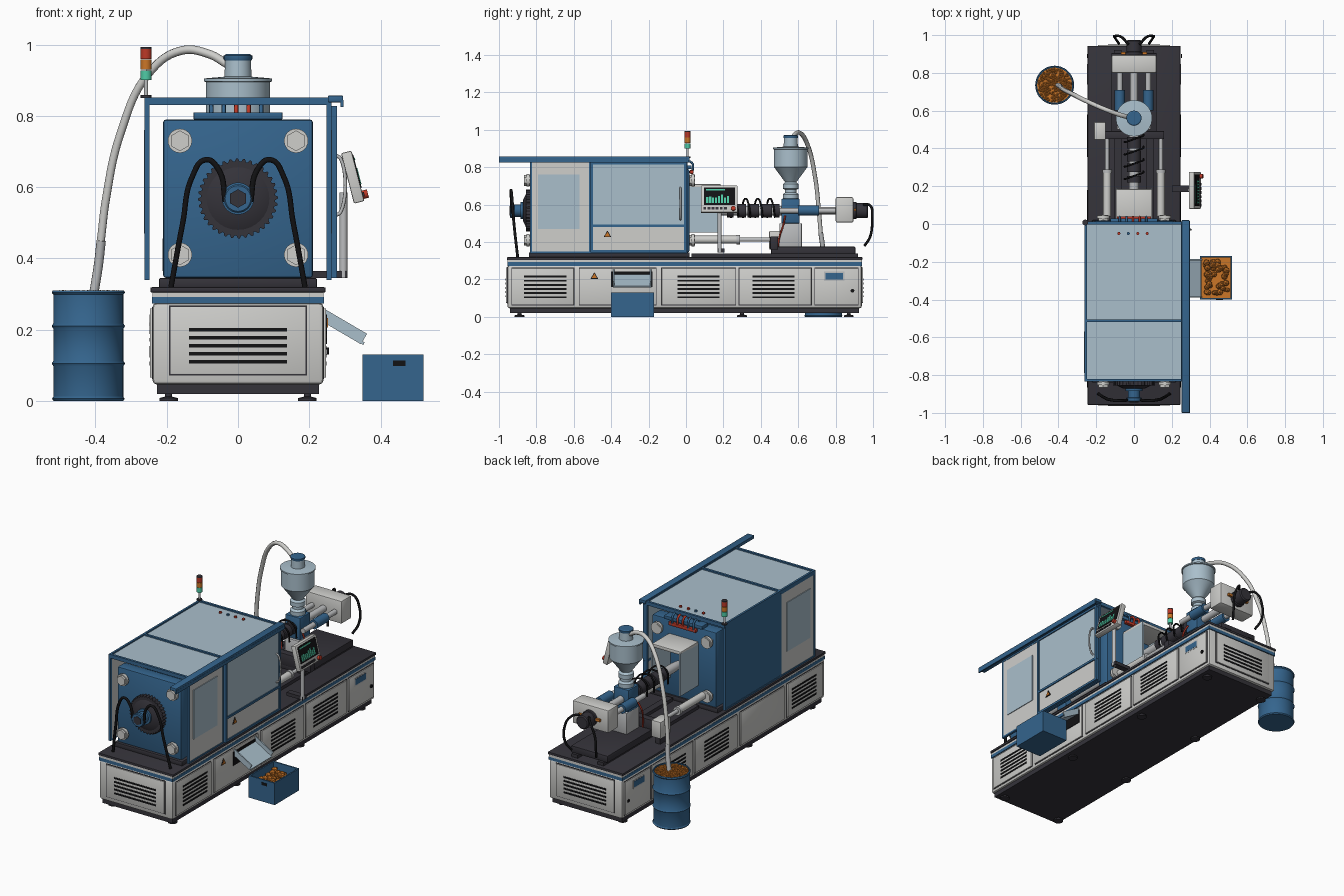
import bpy, bmesh, math, random
from mathutils import Matrix, Vector

random.seed(4)
cube = bpy.data.objects.get("Cube")
if cube:
    bpy.data.objects.remove(cube, do_unlink=True)


def material(name, r, g, b):
    m = bpy.data.materials.new(name)
    m.use_nodes = True
    m.diffuse_color = (r, g, b, 1)
    m.node_tree.nodes["Principled BSDF"].inputs["Base Color"].default_value = (r, g, b, 1)
    return m


BLUE = material("machine_blue", .035, .13, .27)
WHITE = material("warm_white", .62, .62, .6)
PALE = material("pale_blue", .4, .52, .6)
DARK = material("charcoal", .035, .033, .042)
BLACK = material("black", .006, .006, .007)
SILVER = material("silver", .5, .51, .52)
ORANGE = material("orange", .6, .18, .02)
RED = material("red", .5, .04, .02)
GREEN = material("signal_green", .08, .6, .38)


def finish(name, bm, mat, loc=(0, 0, 0), parent=None):
    mesh = bpy.data.meshes.new(name)
    bmesh.ops.recalc_face_normals(bm, faces=bm.faces)
    bm.to_mesh(mesh)
    bm.free()
    mesh.polygons.foreach_set("use_smooth", [True] * len(mesh.polygons))
    mesh.set_sharp_from_angle(angle=math.radians(32))
    mesh.materials.append(mat)
    obj = bpy.data.objects.new(name, mesh)
    bpy.context.collection.objects.link(obj)
    obj.location = loc
    obj.parent = parent
    return obj


def box(name, mat, xs, ys, zs, bevel=0, parent=None):
    bm = bmesh.new()
    bmesh.ops.create_cube(bm, size=1)
    bmesh.ops.scale(bm, vec=[b - a for a, b in (xs, ys, zs)], verts=bm.verts)
    if bevel:
        bmesh.ops.bevel(bm, geom=bm.edges[:], offset=bevel, segments=2, profile=.5, affect="EDGES")
    return finish(name, bm, mat, [(a + b) / 2 for a, b in (xs, ys, zs)], parent)


AXES = {"X": Matrix.Rotation(math.pi / 2, 4, "Y"), "Y": Matrix.Rotation(-math.pi / 2, 4, "X"), "Z": Matrix()}


def lathe(name, mat, loc, profile, axis="Z", sides=32):
    """Rings of (radius, offset along axis), capped at both ends."""
    bm = bmesh.new()
    rings = [[bm.verts.new((r * math.sin(math.tau * i / sides), r * math.cos(math.tau * i / sides), h))
              for i in range(sides)] for r, h in profile]
    for low, high in zip(rings, rings[1:]):
        for i in range(sides):
            j = (i + 1) % sides
            bm.faces.new((low[i], low[j], high[j], high[i]))
    bm.faces.new(rings[0])
    bm.faces.new(rings[-1])
    bm.transform(AXES[axis])
    return finish(name, bm, mat, loc)


def rod(name, mat, loc, radius, length, axis="Z", sides=24):
    return lathe(name, mat, loc, [(radius, 0), (radius, length)], axis, sides)


def tube(name, mat, points, radius):
    curve = bpy.data.curves.new(name, "CURVE")
    curve.dimensions = "3D"
    curve.bevel_depth, curve.bevel_resolution, curve.resolution_u = radius, 2, 8
    curve.use_fill_caps = True
    spline = curve.splines.new("BEZIER")
    spline.bezier_points.add(len(points) - 1)
    for p, co in zip(spline.bezier_points, points):
        p.co = co
        p.handle_left_type = p.handle_right_type = "AUTO"
    curve.materials.append(mat)
    obj = bpy.data.objects.new(name, curve)
    bpy.context.collection.objects.link(obj)


def lumps(name, count, size, place):
    bm = bmesh.new()
    for _ in range(count):
        bmesh.ops.create_icosphere(bm, subdivisions=1, radius=size * random.uniform(.7, 1.2),
                                   matrix=Matrix.Translation(place()))
    finish(name, bm, ORANGE)


def sym(w):
    return (-w, w)


# Machine base
FULL = (-.955, .94)
box("plinth", DARK, sym(.228), (-.94, .925), (.02, .048))
box("base_body", WHITE, sym(.24), FULL, (.046, .275), .012)
box("base_stripe", BLUE, sym(.241), FULL, (.273, .292))
box("base_rim", WHITE, sym(.24), FULL, (.29, .306))
box("deck", DARK, sym(.246), (-.958, .943), (.304, .319), .004)
box("clamp_bed", DARK, sym(.222), (-.84, .02), (.317, .345), .005)
for side in (-1, 1):
    for y in (-.89, -.3, .3, .87):
        lathe("levelling_foot", DARK, (side * .195, y, 0), [(.026, 0), (.026, .008), (.01, .012), (.01, .024)])

# Base panels on all sides with vent slots
for side in (-1, 1):
    skin = lambda t: sorted((side * .239, side * (.24 + t)))
    for ys in ((-.93, -.6), (-.57, -.16), (-.13, .265), (.285, .67), (.69, .92)):
        box("panel_seam", DARK, skin(.002), (ys[0] - .003, ys[1] + .003), (.062, .263))
        box("side_panel", WHITE, skin(.007), ys, (.065, .26), .002)
    for start in (-.865, -.045, .355):
        for i in range(6):
            z = .1 + i * .022
            box("side_vent", BLACK, skin(.009), (start, start + .225), (z, z + .01))
    box("service_window", BLUE, skin(.009), (.745, .84), (.2, .235))
    box("service_frame", SILVER, skin(.008), (.738, .847), (.193, .242))
    rod("panel_latch", BLACK, (side * .249, .89, .14), .01, .006, "X")
    end = -.955 if side < 0 else .94
    face = lambda t: sorted((end - side * .001, end + side * t))
    box("end_seam", DARK, sym(.193), face(.002), (.071, .268))
    box("end_panel", WHITE, sym(.19), face(.007), (.075, .264), .002)
    for i in range(5):
        z = .105 + i * .0225
        box("end_vent", BLACK, sym(.138), face(.009), (z, z + .01))

# Parts chute and collecting box
box("chute_mouth", BLACK, (.24, .25), (-.4, -.18), (.16, .242))
chute = [("chute_floor", (-.39, -.185), (-.004, .004)), ("chute_lip", (-.39, -.383), (-.004, .03)),
         ("chute_lip", (-.192, -.185), (-.004, .03))]
for name, ys, zs in chute:
    part = box(name, PALE, sym(.068), ys, zs)
    part.location += Vector((.295, 0, .195))
    part.rotation_euler.y = .53
box("bin_floor", BLUE, (.35, .52), (-.4, -.17), (0, .01))
for x in (.35, .512):
    box("bin_side", BLUE, (x, x + .008), (-.4, -.17), (0, .13))
for y in (-.4, -.178):
    box("bin_end", BLUE, (.35, .52), (y, y + .008), (0, .13))
box("bin_handhold", BLACK, (.435, .47), (-.402, -.398), (.098, .114))
box("bin_fill", ORANGE, (.358, .512), (-.392, -.178), (.01, .07))
lumps("moulded_parts", 60, .016, lambda: (random.uniform(.375, .495), random.uniform(-.37, -.2), random.uniform(.07, .1)))

# Clamp platens, tie bars and nuts
for name, ys in (("front_platen", (-.83, -.76)), ("moving_platen", (-.42, -.34)), ("rear_platen", (-.06, .018))):
    box(name, BLUE, sym(.21), ys, (.345, .79), .008)
for x in sym(.163):
    for z in (.41, .73):
        rod("tie_bar", SILVER, (x, -.85, z), .02, .89, "Y")
        for y in (-.865, .018):
            rod("tie_bar_washer", WHITE, (x, y + .012, z), .034, .016, "Y")
            rod("tie_bar_nut", WHITE, (x, y, z), .029, .03, "Y", 6)
AXIS_Z = .568

# Clamp adjustment gear and hub
gear = rod("adjusting_gear", DARK, (0, -.856, AXIS_Z), .112, .028, "Y", 144)
for i, v in enumerate(gear.data.vertices):
    if i % 4 > 1:
        v.co.x *= .93
        v.co.z *= .93
lathe("gear_boss", DARK, (0, -.872, AXIS_Z), [(.055, 0), (.09, .017)], "Y")
lathe("clamp_hub", BLUE, (0, -.94, AXIS_Z), [(.036, 0), (.04, .004), (.04, .02), (.033, .022), (.033, .055), (.045, .056), (.045, .08)], "Y")
rod("hub_cap", DARK, (0, -.945, AXIS_Z), .026, .008, "Y", 6)
for s in (-1, 1):
    tube("front_cable", BLACK, [(s * x, y, z) for x, y, z in
         ((.035, -.93, .56), (.055, -.935, .65), (.09, -.935, .677), (.128, -.93, .63), (.155, -.92, .5), (.188, -.9, .32))], .008)

# Enclosure
box("roof_front", PALE, sym(.25), (-.825, -.52), (.834, .844))
box("roof_rear", PALE, sym(.25), (-.505, .005), (.834, .844))
for y in (-.835, -.52, -.002):
    box("roof_crossbar", BLUE, (-.262, .258), (y, y + .014), (.83, .852))
for x in (-.262, .25):
    box("roof_edge", BLUE, (x, x + .012), (-.833, .01), (.828, .852))
box("sliding_rail", BLUE, (.252, .295), (-1, .02), (.838, .857), .003)
box("rail_drop", BLUE, (.288, .296), (-1, .015), (.825, .845))
for side in (-1, 1):
    wall = lambda a, b: sorted((side * a, side * b))
    box("guard_fixed", WHITE, wall(.25, .26), (-.828, -.515), (.345, .83))
    box("guard_window", PALE, wall(.258, .264), (-.79, -.57), (.47, .76))
    for y in (-.835, -.518, -.004):
        box("guard_post", BLUE, wall(.249, .263), (y, y + .012), (.34, .835))
    box("guard_sill", BLUE, wall(.249, .263), (-.833, .008), (.34, .35))
box("left_guard", BLUE, (-.26, -.25), (-.51, 0), (.345, .83))
box("door_pane", PALE, (.264, .272), (-.5, -.008), (.49, .82))
box("door_lower", WHITE, (.264, .272), (-.5, -.008), (.35, .48))
for z in (.345, .48, .815):
    box("door_rail", BLUE, (.262, .278), (-.51, .005), (z, z + .013))
for y in (-.51, -.01):
    box("door_stile", BLUE, (.262, .278), (y, y + .013), (.345, .828))
tube("door_handle", SILVER, [(.272, -.03, .52), (.288, -.03, .53), (.288, -.03, .68), (.272, -.03, .69)], .005)
for x, y, z in ((.272, -.42, .438), (.247, -.49, .215)):
    for name, mat, r, t in (("warning_border", BLACK, .024, .003), ("warning_sign", ORANGE, .017, .005)):
        sign = rod(name, mat, (x, y, z), r, t, "X", 3)
        sign.rotation_euler.x = math.pi / 2
for i, mat in enumerate((RED, BLUE, RED, RED)):
    rod("roof_button", mat, (-.08 + i * .05, -.05, .844), .008, .008)

# Signal tower
rod("tower_base", DARK, (-.258, .008, .85), .015, .008)
rod("tower_pole", SILVER, (-.258, .008, .855), .006, .05)
for mat, z in ((GREEN, .9), (ORANGE, .93), (RED, .96)):
    rod("tower_lamp", mat, (-.258, .008, z), .0155, .028)
rod("tower_cap", DARK, (-.258, .008, .987), .0155, .007)

# Rear platen fittings and nozzle guard
box("hose_manifold", BLUE, sym(.125), (-.03, .03), (.79, .81), .003)
box("manifold_bar", RED, sym(.09), (.02, .04), (.765, .785), .004)
for i, mat in enumerate((BLUE, BLUE, RED, RED, BLUE)):
    x = -.075 + i * .035
    tube("manifold_hose", mat, [(x, -.02, .8), (x, -.01, .825), (x, .03, .825), (x, .035, .77)], .006)
box("guard_top", WHITE, sym(.096), (.02, .185), (.69, .71), .004)
for x in (-.096, .088):
    box("nozzle_guard_side", PALE, (x, x + .008), (.02, .19), (.45, .7))

# Injection unit
lathe("barrel", SILVER, (0, .02, AXIS_Z), [(.008, 0), (.022, .05), (.026, .1), (.026, .5)], "Y")
for y, length in ((.22, .035), (.275, .045), (.33, .06), (.4, .06), (.47, .03)):
    rod("heater_band", DARK, (0, y, AXIS_Z), .036, length, "Y")
for i in range(4):
    y = .24 + i * .065
    tube("heater_wire", BLACK, [(-.05, y, .53), (-.04, y, .61), (0, y + .015, .632), (.045, y + .03, .6), (.05, y + .04, .53)], .005)
box("feed_block", BLUE, sym(.05), (.51, .608), (.5, .632), .006)
box("feed_pedestal", SILVER, sym(.045), (.5, .62), (.37, .5), .004)
box("carriage", DARK, sym(.12), (.455, .905), (.335, .375), .004)
box("carriage_stop", DARK, sym(.16), (.45, .492), (.36, .43), .004)
for x in sym(.085):
    box("slide_rail", DARK, (x - .02, x + .02), (.03, .92), (.317, .338))
box("valve_box", WHITE, (-.212, -.15), (.445, .54), (.36, .46), .006)
box("valve_stand", DARK, (-.195, -.165), (.46, .52), (.315, .36))
for x in sym(.142):
    rod("carriage_cylinder", WHITE, (x, .04, .413), .021, .245, "Y")
    rod("carriage_rod", SILVER, (x, .02, .413), .011, .45, "Y")
    rod("cylinder_collar", SILVER, (x, .27, .413), .025, .018, "Y")
for x in sym(.075):
    rod("injection_rod", SILVER, (x, .5, AXIS_Z), .015, .31, "Y")
    rod("injection_cylinder", BLUE, (x, .6, AXIS_Z), .027, .11, "Y")
    tube("coolant_hose", RED, [(x * .7, .53, .54), (x, .52, .49), (x * .9, .5, .43), (x * .8, .49, .37)], .005)
rod("screw_shaft", SILVER, (0, .6, AXIS_Z), .02, .21, "Y")
box("drive_housing", WHITE, sym(.118), (.8, .895), (.505, .64), .008)
lathe("drive_motor", DARK, (0, .89, AXIS_Z), [(.046, 0), (.046, .02), (.04, .022), (.04, .078), (.034, .084)], "Y")
for s in (-1, 1):
    box("motor_terminal", ORANGE, sorted((s * .04, s * .07)), (.897, .91), (.565, .58))
    tube("motor_cable", BLACK, [(s * x, y, z) for x, y, z in
         ((.03, .95, .6), (.06, .985, .595), (.1, .995, .52), (.1, .985, .43), (.08, .955, .38))], .007)

# Hopper
lathe("hopper", PALE, (0, .56, .63), [(.042, 0), (.042, .025), (.03, .035), (.03, .05), (.042, .055), (.042, .08),
      (.03, .09), (.085, .165), (.09, .17), (.09, .265), (.096, .267), (.096, .275), (.038, .28), (.036, .33)], sides=40)
lathe("hopper_lid", BLUE, (0, .56, .955), [(.038, 0), (.04, .004), (.04, .014), (.034, .018)])

# Material drum and suction hose
drum = [(.098, 0), (.102, .006), (.098, .012)]
for z in (.105, .21):
    drum += [(.098, z - .008), (.103, z), (.098, z + .008)]
drum += [(.098, .298), (.103, .304), (.1, .31), (.094, .31), (.094, .298)]
lathe("material_drum", BLUE, (-.42, .735, 0), drum, sides=48)
rod("granule_bed", ORANGE, (-.42, .735, .29), .093, .012, sides=32)


def in_drum():
    a, r = random.uniform(0, math.tau), .088 * math.sqrt(random.random())
    return (-.42 + r * math.cos(a), .735 + r * math.sin(a), .304)


lumps("granules", 350, .006, in_drum)
tube("suction_hose", WHITE, [(-.03, .565, .945), (-.08, .58, .973), (-.16, .61, .983), (-.25, .65, .92),
     (-.33, .69, .75), (-.37, .71, .57), (-.385, .72, .45)], .012)
tube("suction_lance", SILVER, [(-.384, .72, .45), (-.392, .73, .38), (-.405, .735, .3)], .013)

# Control console
box("console_arm", DARK, (.2, .305), (.17, .205), (.345, .365))
rod("console_post", SILVER, (.296, .18, .345), .011, .24)
console = box("console", WHITE, sym(.015), sym(.098), sym(.073), .004)
console.location = (.322, .178, .628)
console.rotation_euler.y = -.25
box("console_screen", BLACK, (.014, .017), sym(.083), (-.035, .062), parent=console)
for i in range(8):
    y = -.07 + i * .016
    box("screen_bar", GREEN, (.016, .019), (y, y + .011), (-.025, random.uniform(0, .03)), parent=console)
box("screen_header", GREEN, (.016, .019), (-.07, .03), (.045, .052), parent=console)
for i in range(6):
    y = -.085 + i * .022
    box("console_key", DARK, (.014, .02), (y, y + .015), (-.06, -.048), parent=console)
stop = rod("emergency_stop", RED, (.015, .075, -.055), .012, .015, "X")
stop.parent = console
